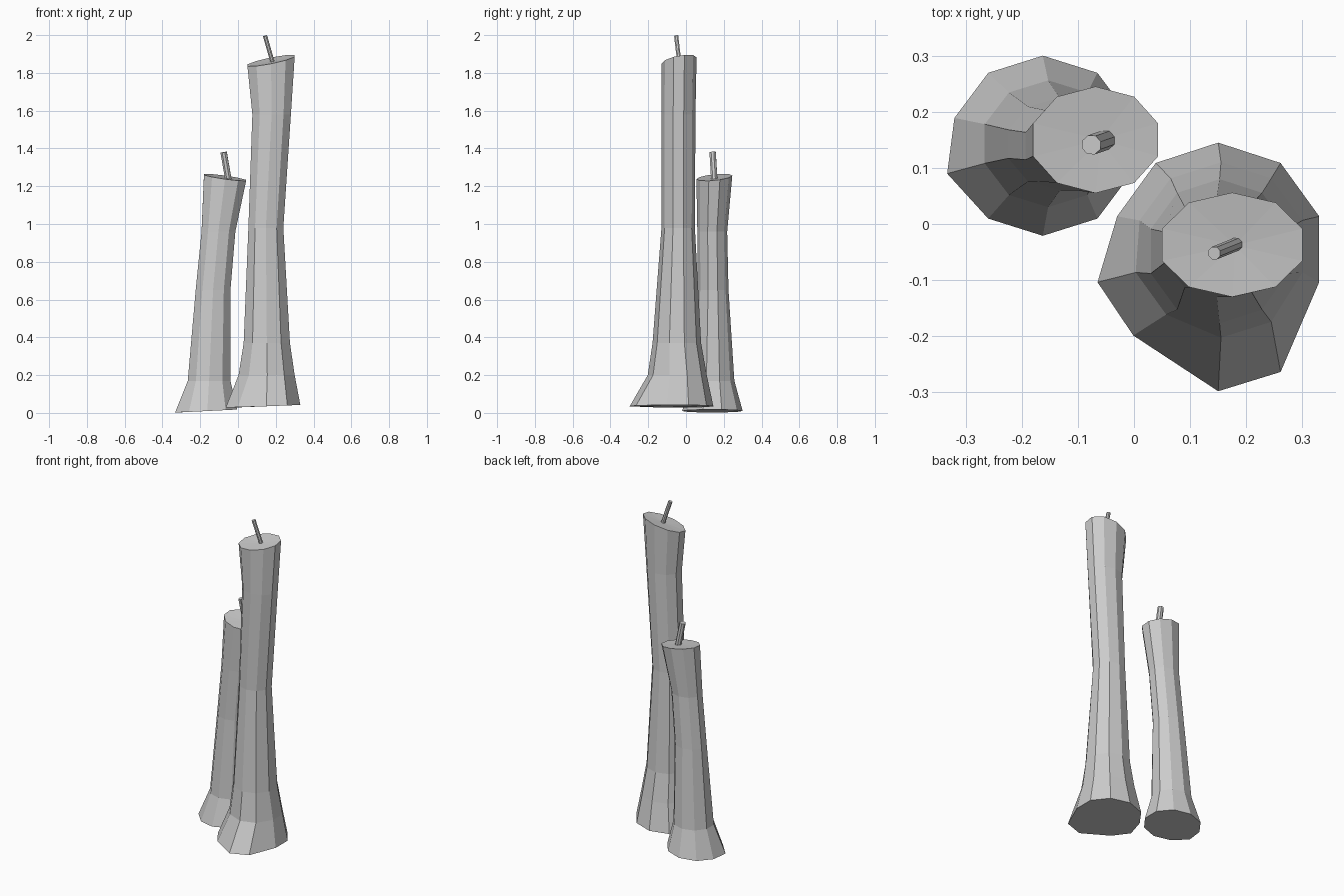
import bpy
import bmesh
from math import cos, sin, radians
from mathutils import Vector

cube = bpy.data.objects.get("Cube")
if cube:
    bpy.data.objects.remove(cube)

SIDES = 10
REACH = cos(radians(18))  # widest corner of a ten-sided ring along x

grey = bpy.data.materials.new("wax_grey")
grey.use_nodes = True
colour = (0.6, 0.6, 0.6, 1)
grey.diffuse_color = colour
grey.node_tree.nodes["Principled BSDF"].inputs["Base Color"].default_value = colour


def add_object(name, bm):
    bmesh.ops.recalc_face_normals(bm, faces=bm.faces)
    mesh = bpy.data.meshes.new(name)
    bm.to_mesh(mesh)
    bm.free()
    mesh.materials.append(grey)
    obj = bpy.data.objects.new(name, mesh)
    bpy.context.collection.objects.link(obj)
    return obj


def bridge(bm, low, high):
    n = len(low)
    for i in range(n):
        j = (i + 1) % n
        bm.faces.new((low[i], low[j], high[j], high[i]))


def candle(name, rings, top_centre, pulls=None):
    """Ring: height, x range, y range, tilt along x and y, share of the pulls."""
    pulls = pulls or {}
    bm = bmesh.new()
    loops = []
    for z, (x0, x1), (y0, y1), (tx, ty), share in rings:
        cx, cy = (x0 + x1) / 2, (y0 + y1) / 2
        rx, ry = (x1 - x0) / 2 / REACH, (y1 - y0) / 2
        loop = []
        for i in range(SIDES):
            angle = 18 + 36 * i
            dx, dy = rx * cos(radians(angle)), ry * sin(radians(angle))
            px, py = pulls.get(angle, (0, 0))
            loop.append(bm.verts.new((cx + dx + px * share, cy + dy + py * share,
                                      z + dx * tx + dy * ty)))
        loops.append(loop)
    for low, high in zip(loops, loops[1:]):
        bridge(bm, low, high)
    bm.faces.new(loops[0])
    # Fan-shaped top around the wick
    tip = bm.verts.new(top_centre)
    for i, v in enumerate(loops[-1]):
        bm.faces.new((v, loops[-1][(i + 1) % SIDES], tip))
    return add_object(name, bm)


def wick(name, start, end, radius):
    start, end = Vector(start), Vector(end)
    turn = (end - start).to_track_quat("Z", "Y")
    bm = bmesh.new()
    loops = []
    for centre in (start, end):
        loops.append([bm.verts.new(centre + turn @ Vector(
            (radius * cos(radians(a)), radius * sin(radians(a)), 0)))
            for a in range(0, 360, 45)])
    bridge(bm, *loops)
    for loop in loops:
        bm.faces.new(loop)
    return add_object(name, bm)


LEVEL = (0, 0)

# Tall candle, its foot spread by melted wax toward the front
candle("tall_candle", [
    (0.035, (-0.03, 0.33), (-0.235, 0.145), (0.04, 0), 1),
    (0.2, (0.01, 0.30), (-0.19, 0.11), LEVEL, 0.2),
    (0.37, (0.03, 0.275), (-0.177, 0.08), LEVEL, 0),
    (0.98, (0.055, 0.24), (-0.13, 0.047), LEVEL, 0),
    (1.58, (0.076, 0.28), (-0.13, 0.05), LEVEL, 0),
    (1.865, (0.05, 0.30), (-0.13, 0.056), (0.2, 0.18), 0),
], (0.18, -0.038, 1.86),
    {198: (-0.035, 0), 234: (-0.04, 0), 270: (0, -0.063), 306: (0, -0.065)})
wick("tall_wick", (0.185, -0.035, 1.85), (0.143, -0.052, 1.996), 0.012)

# Short candle
candle("short_candle", [
    (0.01, (-0.32, -0.005), (-0.021, 0.30), (0.05, 0), 1),
    (0.17, (-0.266, -0.04), (0.03, 0.256), LEVEL, 0),
    (0.65, (-0.224, -0.04), (0.06, 0.225), LEVEL, 0),
    (0.96, (-0.193, -0.014), (0.06, 0.218), LEVEL, 0),
    (1.247, (-0.18, 0.043), (0.055, 0.245), (-0.14, 0.1), 0),
], (-0.06, 0.15, 1.242), {198: (-0.013, 0)})
wick("short_wick", (-0.05, 0.15, 1.23), (-0.076, 0.141, 1.38), 0.018)
